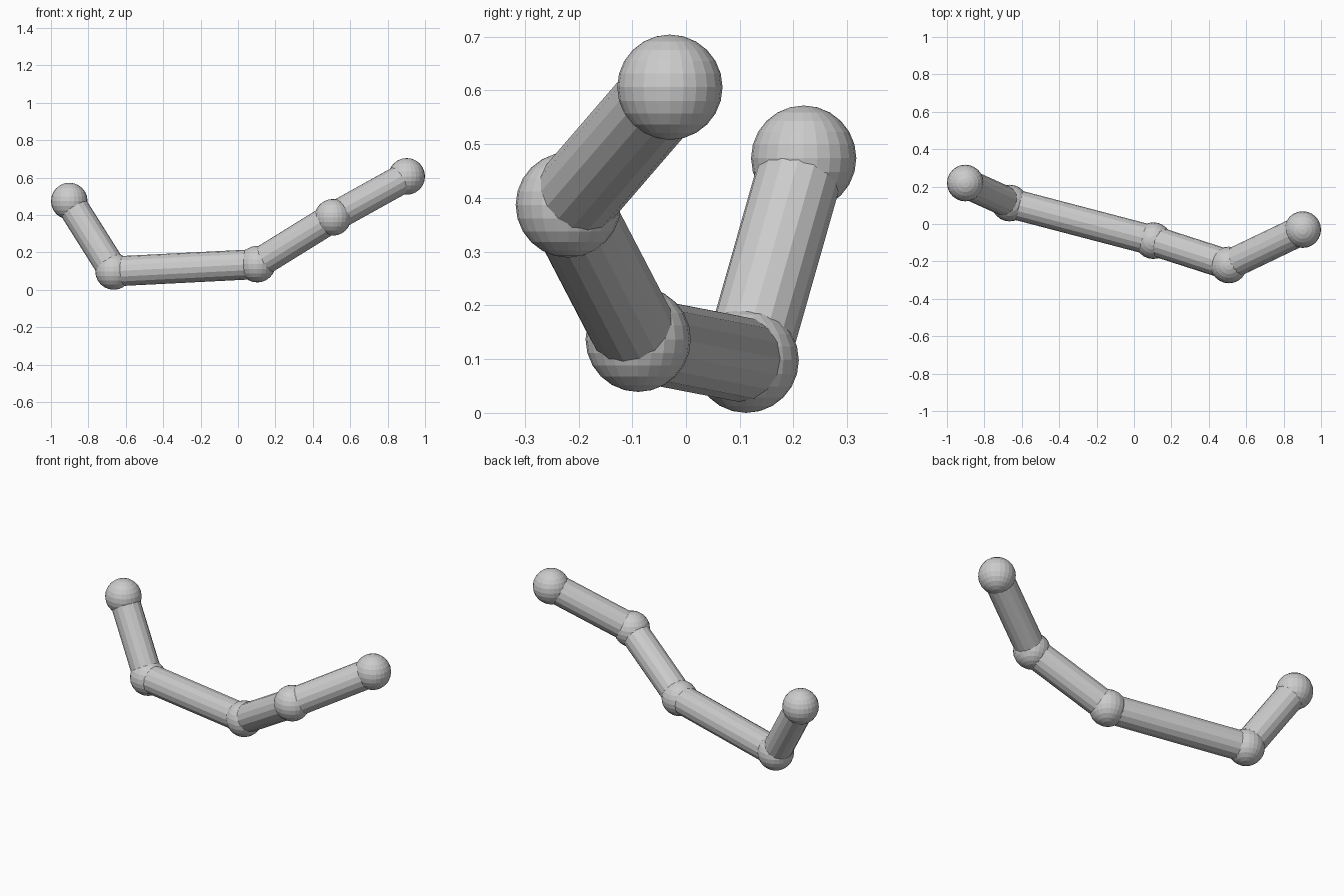
import bpy
from mathutils import Vector

if "Cube" in bpy.data.objects:
    bpy.data.objects.remove(bpy.data.objects["Cube"])

BALL_R = 0.098
TUBE_R = 0.08

# joint centres along the chain, from right end to left end
JOINTS = [Vector(p) for p in (
    (0.902, -0.03, 0.606),
    (0.507, -0.219, 0.387),
    (0.103, -0.089, 0.137),
    (-0.665, 0.112, 0.098),
    (-0.902, 0.219, 0.474),
)]


def ball(name, centre):
    bpy.ops.mesh.primitive_uv_sphere_add(segments=24, ring_count=12, radius=BALL_R, location=centre)
    bpy.context.object.name = name


def tube(name, a, b):
    d = b - a
    bpy.ops.mesh.primitive_cylinder_add(vertices=16, radius=TUBE_R, depth=d.length, location=(a + b) / 2)
    ob = bpy.context.object
    ob.name = name
    ob.rotation_euler = d.to_track_quat('Z', 'Y').to_euler()


# faceted balls at every joint and end
for i, p in enumerate(JOINTS):
    ball(f"joint_ball_{i + 1}", p)

# straight tubes between neighbouring joints
for i, (a, b) in enumerate(zip(JOINTS, JOINTS[1:])):
    tube(f"tube_segment_{i + 1}", a, b)
